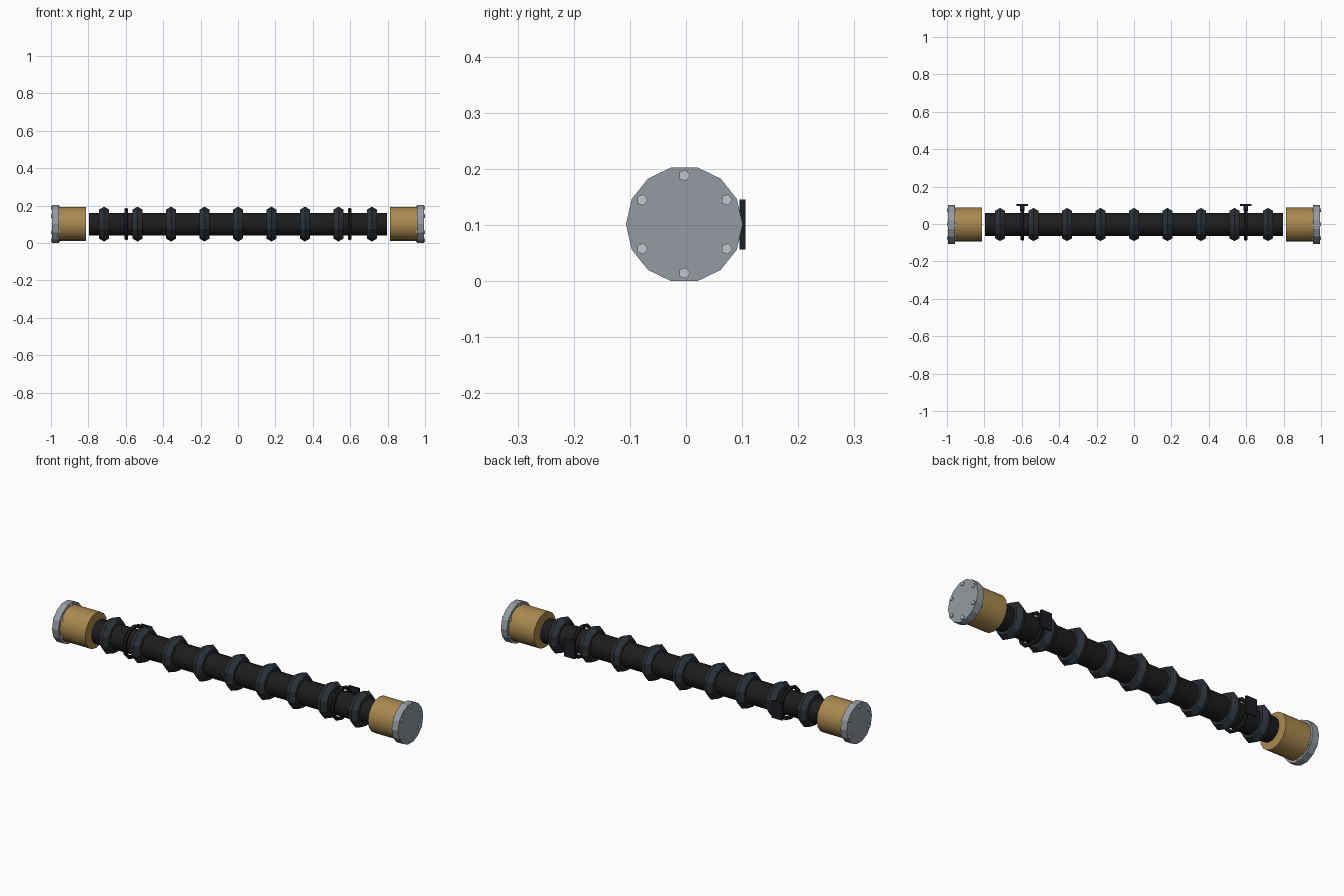
import bpy, math

if "Cube" in bpy.data.objects:
    bpy.data.objects.remove(bpy.data.objects["Cube"])

CY, CZ = -0.003, 0.1015   # centre line of the rod, running along x
ALONG_X = (0, math.pi / 2, 0)


def material(name, rgb):
    m = bpy.data.materials.new(name)
    m.diffuse_color = (*rgb, 1)
    m.use_nodes = True
    m.node_tree.nodes["Principled BSDF"].inputs["Base Color"].default_value = m.diffuse_color
    return m


BLACK = material("rubber_black", (0.012, 0.012, 0.012))
SLATE = material("shed_slate", (0.025, 0.03, 0.036))
DARK = material("clamp_dark", (0.012, 0.013, 0.016))
BRASS = material("brass", (0.40, 0.25, 0.08))
STEEL = material("steel", (0.30, 0.33, 0.36))
BOLT = material("bolt_steel", (0.55, 0.57, 0.6))


def finish(name, mat, smooth=False):
    o = bpy.context.object
    o.name = name
    o.data.materials.append(mat)
    if smooth:
        bpy.ops.object.shade_smooth_by_angle(angle=math.radians(32))
    return o


def cyl(name, x0, x1, r, sides, mat, dy=0, dz=0, smooth=False):
    bpy.ops.mesh.primitive_cylinder_add(
        vertices=sides, radius=r, depth=abs(x1 - x0),
        location=((x0 + x1) / 2, CY + dy, CZ + dz), rotation=ALONG_X)
    return finish(name, mat, smooth)


def ring(name, x, major, minor, n, m, mat):
    bpy.ops.mesh.primitive_torus_add(
        major_radius=major, minor_radius=minor, major_segments=n,
        minor_segments=m, location=(x, CY, CZ), rotation=ALONG_X)
    return finish(name, mat)


def box(name, x, y0, y1, sx, sz, mat):
    bpy.ops.mesh.primitive_cube_add(size=1, location=(x, (y0 + y1) / 2, CZ))
    bpy.context.object.scale = (sx, y1 - y0, sz)
    return finish(name, mat)


# core rod and its sheds
cyl("core_rod", -0.797, 0.797, 0.062, 14, BLACK, smooth=True)
for i in range(9):
    ring(f"shed_{i + 1}", (i - 4) * 0.179, 0.062, 0.031, 10, 6, SLATE)

for s, side in ((-1, "left"), (1, "right")):
    # end cap and flange
    cyl(f"{side}_end_cap", s * 0.813, s * 0.962, 0.091, 16, BRASS, smooth=True)
    cyl(f"{side}_flange", s * 0.958, s * 0.994, 0.104, 14, STEEL)
    # flange bolts
    for k in range(6):
        a = math.radians(90 + 60 * k)
        cyl(f"{side}_bolt_{k + 1}", s * 0.951, s * 1.0, 0.0105, 5, BOLT,
            0.087 * math.cos(a), 0.087 * math.sin(a))
    # mounting clamp at the back
    ring(f"{side}_clamp_ring", s * 0.597, 0.077, 0.01, 12, 6, DARK)
    box(f"{side}_clamp_stem", s * 0.597, 0.07, 0.098, 0.024, 0.04, DARK)
    box(f"{side}_mount_plate", s * 0.597, 0.095, 0.106, 0.06, 0.089, DARK)
